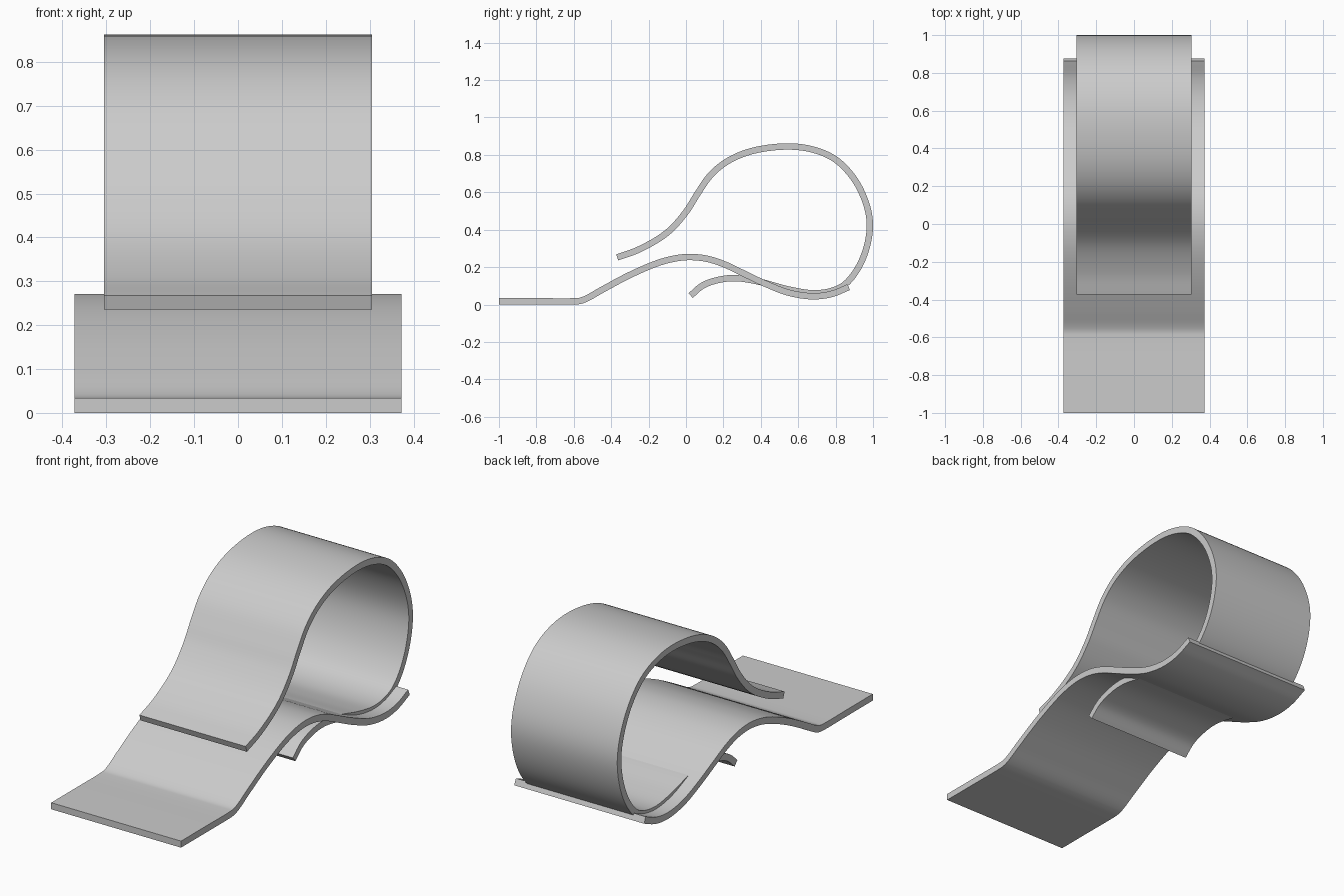
import bpy, bmesh, math
from mathutils import Vector

cube = bpy.data.objects.get("Cube")
if cube:
    bpy.data.objects.remove(cube)

THICKNESS = 0.034

metal = bpy.data.materials.new("grey_metal")
metal.use_nodes = True
GREY = (0.6, 0.6, 0.6, 1)
metal.diffuse_color = GREY
metal.node_tree.nodes["Principled BSDF"].inputs["Base Color"].default_value = GREY


def smooth_path(points, steps=6):
    """Centripetal spline through (y, z) points."""
    p = [Vector(q) for q in points]
    p = [2 * p[0] - p[1]] + p + [2 * p[-1] - p[-2]]
    path = []
    for a, b, c, d in zip(p, p[1:], p[2:], p[3:]):
        t1 = math.sqrt((b - a).length)
        t2 = t1 + math.sqrt((c - b).length)
        t3 = t2 + math.sqrt((d - c).length)
        for i in range(steps):
            t = t1 + (t2 - t1) * i / steps
            ab = a.lerp(b, t / t1)
            bc = b.lerp(c, (t - t1) / (t2 - t1))
            cd = c.lerp(d, (t - t2) / (t3 - t2))
            path.append(ab.lerp(bc, t / t2).lerp(bc.lerp(cd, (t - t1) / (t3 - t1)), (t - t1) / (t2 - t1)))
    return path + [p[-2]]


def bent_strip(name, points, half_width):
    """Sweep a flat rectangular section along the path."""
    path = smooth_path(points)
    bm = bmesh.new()
    rings = []
    for i, c in enumerate(path):
        tangent = (path[min(i + 1, len(path) - 1)] - path[max(i - 1, 0)]).normalized()
        off = Vector((-tangent.y, tangent.x)) * THICKNESS / 2
        rings.append([bm.verts.new((x, *(c + s * off)))
                      for x, s in ((-half_width, -1), (half_width, -1), (half_width, 1), (-half_width, 1))])
    for r, s in zip(rings, rings[1:]):
        for k in range(4):
            n = (k + 1) % 4
            bm.faces.new((r[k], r[n], s[n], s[k]))
    bm.faces.new(rings[0])
    bm.faces.new(rings[-1])
    bmesh.ops.recalc_face_normals(bm, faces=bm.faces)
    mesh = bpy.data.meshes.new(name)
    bm.to_mesh(mesh)
    bm.free()
    mesh.materials.append(metal)
    obj = bpy.data.objects.new(name, mesh)
    bpy.context.collection.objects.link(obj)
    bpy.ops.object.select_all(action="DESELECT")
    obj.select_set(True)
    bpy.context.view_layer.objects.active = obj
    bpy.ops.object.shade_smooth_by_angle(angle=math.radians(35))
    return obj


# Wide lower strip: flat tongue, ramp, crest and trough
bent_strip("lower_plate", [
    (-1, .017), (-.8, .017), (-.6, .017), (-.565, .02), (-.53, .033), (-.45, .078),
    (-.3, .158), (-.15, .222), (-.06, .246), (.02, .254), (.11, .245), (.2, .217),
    (.3, .17), (.42, .113), (.55, .063), (.68, .044), (.78, .057), (.87, .093)], .373)

# Narrow spring strip: front lip, large loop, and tail passing under the plate
bent_strip("spring_loop", [
    (-.368, .252), (-.25, .295), (-.1, .385), (0, .495), (.06, .59), (.13, .69),
    (.22, .765), (.35, .82), (.54, .845), (.68, .828), (.8, .775), (.9, .67),
    (.963, .54), (.983, .43), (.967, .31), (.92, .195), (.85, .108), (.78, .073),
    (.68, .06), (.55, .08), (.4, .12), (.27, .141), (.18, .133), (.09, .102),
    (.025, .048)], .305)
